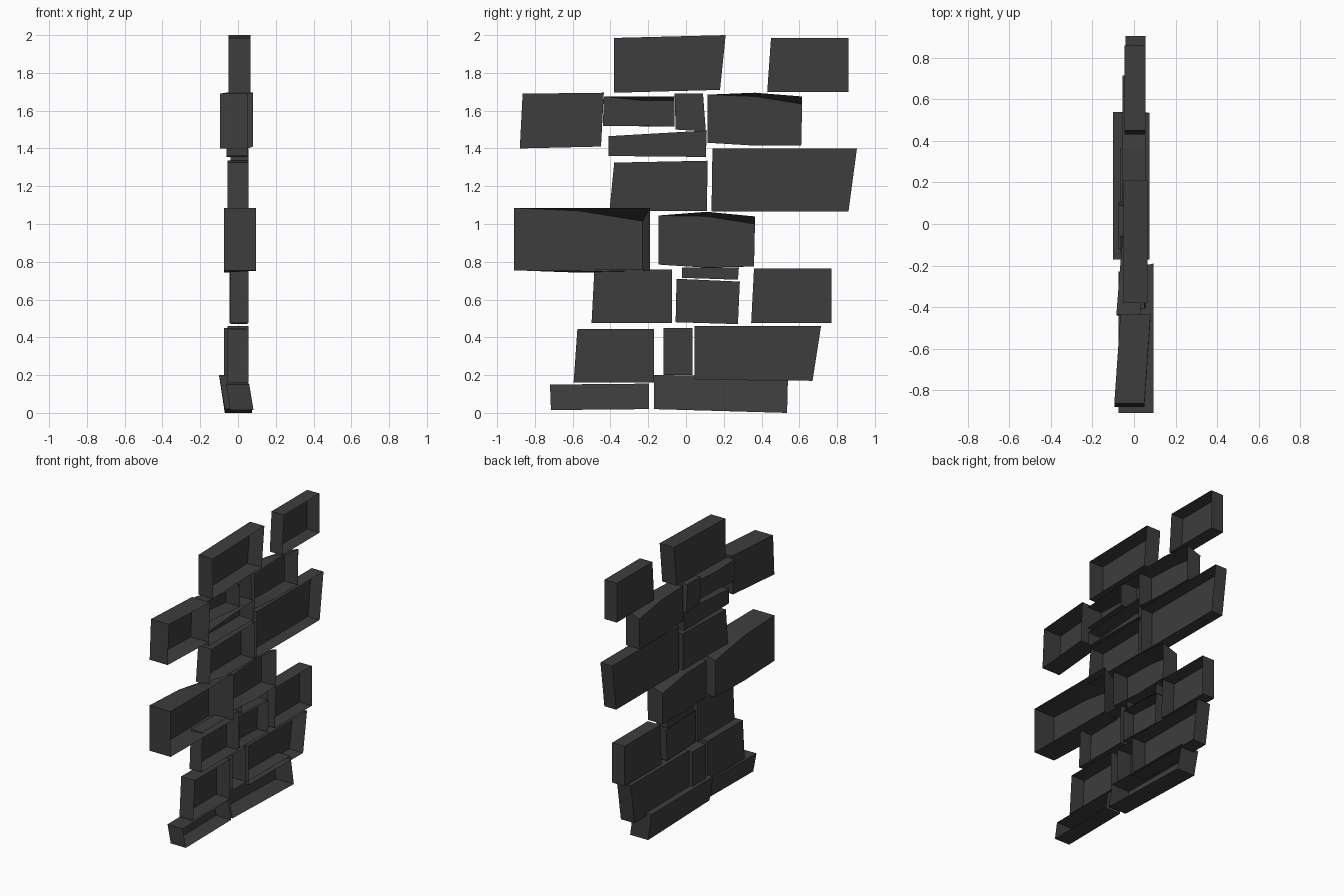
import bpy
import bmesh

cube = bpy.data.objects.get("Cube")
if cube:
    bpy.data.objects.remove(cube, do_unlink=True)

# One dark stone colour for the whole wall
stone = bpy.data.materials.new("dark_grey_stone")
stone.use_nodes = True
stone.diffuse_color = (0.047, 0.047, 0.047, 1)
stone.node_tree.nodes["Principled BSDF"].inputs["Base Color"].default_value = stone.diffuse_color


def brick(name, bl, br, tr, tl, x=(-0.055, 0.055), yaw=0, lean=0,
          drop=0, inset=0, bump=0, rim_bump=0):
    """Hollow brick, open on +x. Corners are (y, z) of the open rim.
    yaw and lean shift x along the length and the height; drop and inset
    pull in the upper right of the closed side; bumps swell the middle."""
    bm = bmesh.new()

    def outline(depth, corners, swell):
        (b0, b1, t1, t0) = corners
        mid_b = ((b0[0] + b1[0]) / 2, (b0[1] + b1[1]) / 2 - swell / 2)
        mid_t = ((t0[0] + t1[0]) / 2, (t0[1] + t1[1]) / 2 + swell)
        along = (-1, 0, 1, 1, 0, -1)
        upward = (-1, -1, -1, 1, 1, 1)
        points = (b0, mid_b, b1, t1, mid_t, t0)
        return [bm.verts.new((depth + yaw * a / 2 + lean * u / 2, y, z))
                for (y, z), a, u in zip(points, along, upward)]

    rim = outline(x[1], (bl, br, tr, tl), rim_bump)
    back = outline(x[0], (bl, (br[0] - inset, br[1]),
                          (tr[0] - inset, tr[1] - drop), tl), bump)
    # Closed side, split at the middle, then the surrounding walls
    bm.faces.new((back[0], back[5], back[4], back[1]))
    bm.faces.new((back[1], back[4], back[3], back[2]))
    for i in range(6):
        j = (i + 1) % 6
        bm.faces.new((rim[i], back[i], back[j], rim[j]))
    mesh = bpy.data.meshes.new(name)
    bm.to_mesh(mesh)
    bm.free()
    mesh.materials.append(stone)
    obj = bpy.data.objects.new(name, mesh)
    bpy.context.collection.objects.link(obj)
    return obj


# Base course
brick("base_brick_front", (-.715, .015), (-.195, .02), (-.195, .155), (-.72, .15),
      x=(-.052, .07), lean=-.022)
brick("base_brick_rear", (-.17, .02), (.535, 0), (.54, .195), (-.17, .2),
      x=(-.085, .06), lean=-.03)

# Second course
brick("second_brick_front", (-.595, .16), (-.17, .16), (-.17, .445), (-.575, .445))
brick("second_brick_middle", (-.12, .2), (.035, .2), (.035, .45), (-.12, .45),
      x=(-.075, .04))
brick("second_brick_rear", (.045, .175), (.67, .17), (.715, .46), (.045, .46))

# Third course
brick("third_brick_front", (-.5, .475), (-.075, .475), (-.075, .76), (-.485, .76),
      x=(-.04, .055))
brick("third_brick_middle", (-.055, .48), (.275, .47), (.285, .695), (-.05, .71),
      x=(-.04, .05))
brick("third_brick_rear", (.345, .475), (.77, .475), (.77, .765), (.36, .765),
      x=(-.045, .055))
brick("third_filler", (-.02, .715), (.275, .705), (.28, .77), (-.02, .77),
      x=(-.045, .045))

# Fourth course
brick("fourth_brick_front", (-.91, .755), (-.19, .75), (-.19, 1.085), (-.91, 1.085),
      x=(-.075, .095), drop=.07, inset=.04, bump=.02)
brick("fourth_brick_rear", (-.145, .785), (.36, .775), (.365, 1.04), (-.145, 1.045),
      x=(-.065, .055), drop=.04, bump=.018, rim_bump=.022)

# Fifth course
brick("fifth_brick_front", (-.405, 1.07), (.11, 1.07), (.115, 1.335), (-.38, 1.325))
brick("fifth_brick_rear", (.135, 1.065), (.86, 1.065), (.905, 1.4), (.14, 1.4),
      x=(-.04, .055))

# Sixth course
brick("sixth_brick_front", (-.88, 1.4), (-.45, 1.41), (-.435, 1.695), (-.865, 1.69),
      x=(-.08, .065), yaw=.03)
brick("sixth_lower_filler", (-.41, 1.36), (.105, 1.355), (.11, 1.495), (-.41, 1.465),
      x=(-.06, .05))
brick("sixth_upper_filler", (-.44, 1.52), (-.06, 1.515), (-.06, 1.675), (-.435, 1.675),
      x=(-.07, .045), yaw=.03, drop=.02, bump=-.01)
brick("sixth_small_brick", (-.055, 1.5), (.105, 1.49), (.09, 1.69), (-.06, 1.69),
      x=(-.075, .04))
brick("sixth_brick_rear", (.115, 1.43), (.61, 1.415), (.615, 1.675), (.115, 1.685),
      drop=.04, bump=.015, rim_bump=.015)

# Top course
brick("top_brick_front", (-.38, 1.695), (.18, 1.71), (.21, 2), (-.38, 1.985),
      x=(-.05, .065))
brick("top_brick_rear", (.43, 1.7), (.86, 1.7), (.86, 1.985), (.45, 1.985),
      x=(-.045, .055))
